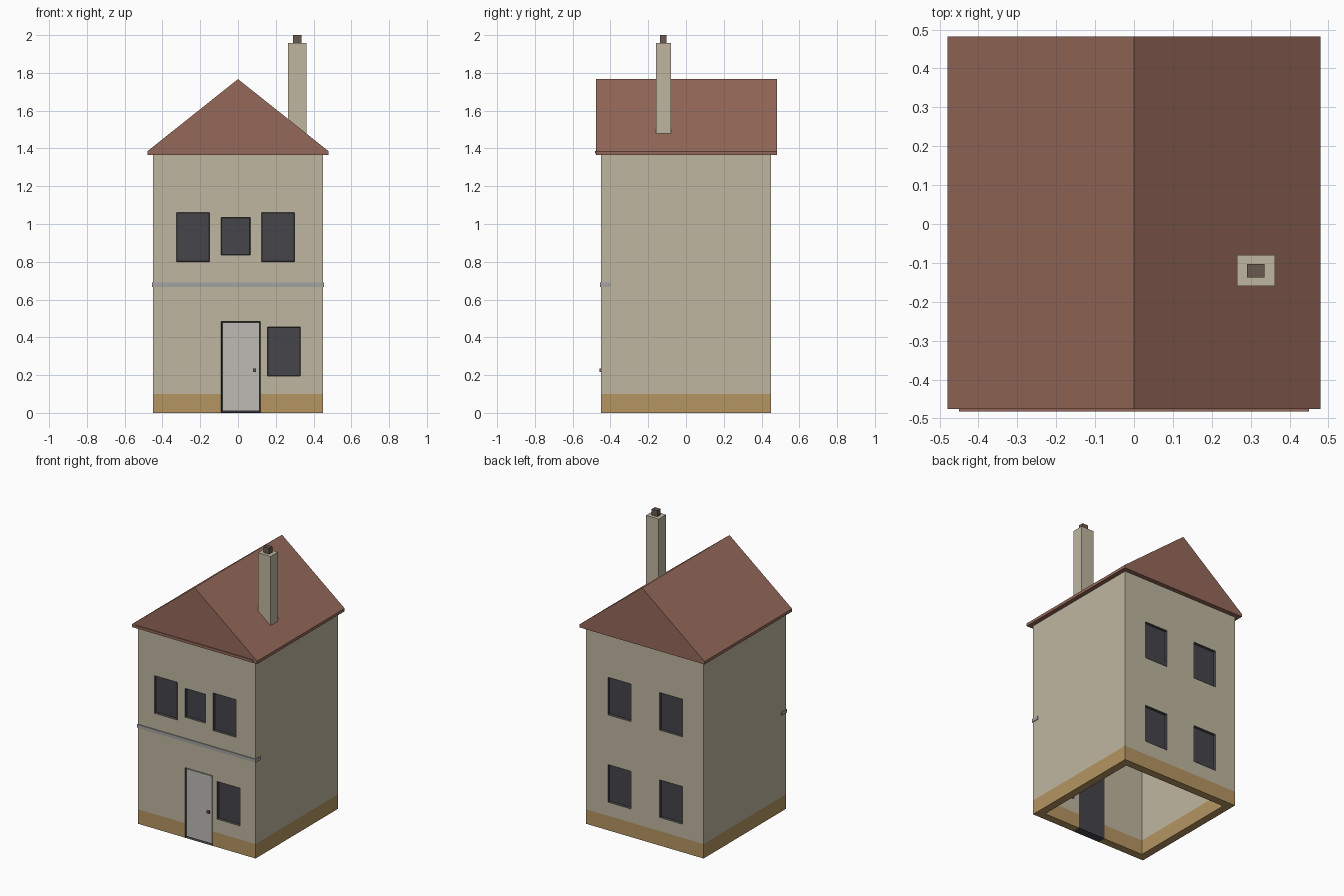
import bpy, bmesh
from mathutils import Vector

if "Cube" in bpy.data.objects:
    bpy.data.objects.remove(bpy.data.objects["Cube"])


def material(name, rgb):
    m = bpy.data.materials.new(name)
    m.diffuse_color = (*rgb, 1)
    m.use_nodes = True
    m.node_tree.nodes["Principled BSDF"].inputs["Base Color"].default_value = m.diffuse_color
    return m


WALL = material("plaster", (0.52, 0.47, 0.35))
BASE = material("ochre_plinth", (0.46, 0.30, 0.12))
ROOF = material("roof_tile", (0.30, 0.14, 0.10))
DARK = material("dark_glass", (0.06, 0.06, 0.07))
DOOR = material("door_paint", (0.52, 0.50, 0.46))
TRIM = material("grey_trim", (0.36, 0.36, 0.35))
POT = material("chimney_brown", (0.14, 0.10, 0.08))


def finish(name, bm, mat):
    bmesh.ops.recalc_face_normals(bm, faces=bm.faces)
    me = bpy.data.meshes.new(name)
    bm.to_mesh(me)
    bm.free()
    ob = bpy.data.objects.new(name, me)
    bpy.context.collection.objects.link(ob)
    if mat:
        me.materials.append(mat)
    return ob


def add_box(bm, x, y, z):
    vs = bmesh.ops.create_cube(bm, size=1)["verts"]
    for v in vs:
        v.co = Vector([r[0] if c < 0 else r[1] for c, r in zip(v.co, (x, y, z))])


def box(name, x, y, z, mat):
    bm = bmesh.new()
    add_box(bm, x, y, z)
    return finish(name, bm, mat)


def prism(name, profile, axis, depth, mat):
    """Extrude a closed 2D profile along y (profile xz) or z (profile xy)."""
    bm = bmesh.new()
    a, b = depth
    pts = [(u, a, w) if axis == "y" else (u, w, a) for u, w in profile]
    face = bm.faces.new([bm.verts.new(p) for p in pts])
    ext = bmesh.ops.extrude_face_region(bm, geom=[face])["geom"]
    move = Vector((0, b - a, 0)) if axis == "y" else Vector((0, 0, b - a))
    bmesh.ops.translate(bm, vec=move,
                        verts=[e for e in ext if isinstance(e, bmesh.types.BMVert)])
    return finish(name, bm, mat)


def ring(name, z, mat, half=0.45, t=0.054):
    """Hollow square wall section, open at top and bottom."""
    bm = bmesh.new()
    corners = [(-1, -1), (1, -1), (1, 1), (-1, 1)]
    loops = [[bm.verts.new((cx * h, cy * h, zz)) for cx, cy in corners]
             for h, zz in ((half, z[0]), (half, z[1]), (half - t, z[1]), (half - t, z[0]))]
    for k in range(4):
        p, q = loops[k], loops[(k + 1) % 4]
        for i in range(4):
            j = (i + 1) % 4
            bm.faces.new((p[i], p[j], q[j], q[i]))
    return finish(name, bm, mat)


# Openings: name, side (-1 front, 1 back), x range, z range
HI, LO = (0.80, 1.06), (0.195, 0.455)
windows = [
    ("front_window_upper_left", -1, (-0.325, -0.15), HI),
    ("front_window_upper_middle", -1, (-0.09, 0.065), (0.835, 1.035)),
    ("front_window_upper_right", -1, (0.125, 0.30), HI),
    ("front_window_lower", -1, (0.155, 0.33), LO),
]
for label, z in (("upper", HI), ("lower", LO)):
    windows.append((f"back_window_{label}_right", 1, (0.107, 0.283), z))
    windows.append((f"back_window_{label}_left", 1, (-0.29, -0.114), z))
door_x, door_z = (-0.09, 0.12), (0.0, 0.485)

# Walls and plinth, cut through at every opening
walls = ring("walls", (0.10, 1.365), WALL)
plinth = ring("plinth", (0.0, 0.10), BASE)
bm = bmesh.new()
for _, s, x, z in windows:
    add_box(bm, x, sorted((s * 0.48, s * 0.37)), z)
add_box(bm, door_x, (-0.48, -0.37), (-0.05, door_z[1]))
cutter = finish("opening_cutter", bm, None)
cutter.hide_render = True
for ob in (walls, plinth):
    mod = ob.modifiers.new("openings", "BOOLEAN")
    mod.operation, mod.solver, mod.object = "DIFFERENCE", "EXACT", cutter
    bpy.context.view_layer.objects.active = ob
    bpy.ops.object.modifier_apply(modifier=mod.name)
bpy.data.objects.remove(cutter)


def recessed(name, s, x, z, rim, depth):
    """Dark block filling an opening, its outer face inset and pushed in."""
    bm = bmesh.new()
    add_box(bm, x, sorted((s * 0.451, s * 0.395)), z)
    bm.normal_update()
    face = max(bm.faces, key=lambda f: s * f.calc_center_median().y)
    bmesh.ops.inset_region(bm, faces=[face], thickness=rim)
    bmesh.ops.translate(bm, verts=face.verts, vec=(0, -s * depth, 0))
    return finish(name, bm, DARK)


for name, s, x, z in windows:
    recessed(name, s, x, z, 0.004, 0.016)

# Door with frame and handle
recessed("door_frame", -1, door_x, door_z, 0.007, 0.02)
box("door_panel", (-0.083, 0.113), (-0.446, -0.425), (0.01, 0.478), DOOR)
box("door_handle", (0.08, 0.096), (-0.457, -0.445), (0.217, 0.235), POT)

# Belt trim across the front, returning around both corners
prism("belt_trim", [(-0.455, -0.40), (-0.455, -0.456), (0.455, -0.456), (0.455, -0.40),
                    (0.449, -0.40), (0.449, -0.449), (-0.449, -0.449), (-0.449, -0.40)],
      "z", (0.667, 0.69), TRIM)

# Gable roof with a thin front board
prism("roof", [(-0.48, 1.365), (0.48, 1.365), (0.48, 1.385), (0, 1.767), (-0.48, 1.385)],
      "y", (-0.476, 0.482), ROOF)
box("roof_front_board", (-0.45, 0.45), (-0.482, -0.47), (1.373, 1.387), ROOF)

# Chimney and pot
box("chimney", (0.265, 0.362), (-0.16, -0.08), (1.44, 1.958), WALL)
box("chimney_pot", (0.291, 0.335), (-0.138, -0.103), (1.95, 2.0), POT)
